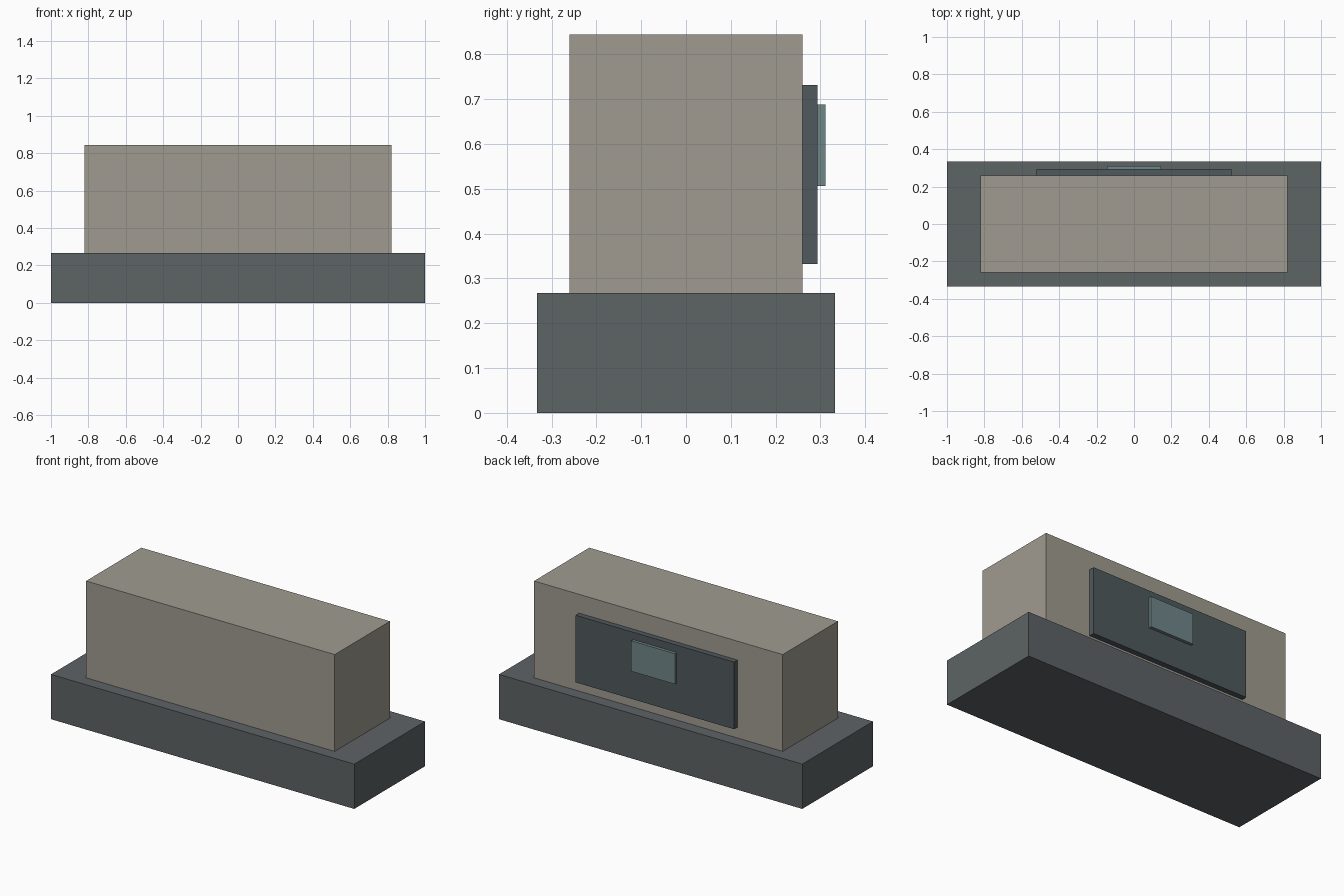
import bpy

if "Cube" in bpy.data.objects:
    bpy.data.objects.remove(bpy.data.objects["Cube"])


def material(name, rgb):
    mat = bpy.data.materials.new(name)
    mat.diffuse_color = (*rgb, 1)
    mat.use_nodes = True
    mat.node_tree.nodes["Principled BSDF"].inputs["Base Color"].default_value = mat.diffuse_color
    return mat


def box(name, x, y, z, mat):
    """Box spanning the given (min, max) ranges."""
    spans = (x, y, z)
    bpy.ops.mesh.primitive_cube_add(size=1, location=[(a + b) / 2 for a, b in spans])
    obj = bpy.context.object
    obj.name = name
    obj.scale = [b - a for a, b in spans]
    bpy.ops.object.transform_apply(location=False, rotation=False, scale=True)
    obj.data.materials.append(mat)
    return obj


slate = material("slate", (0.11, 0.125, 0.13))
stone = material("stone", (0.35, 0.33, 0.28))
dark_slate = material("dark_slate", (0.08, 0.10, 0.11))
teal = material("teal", (0.16, 0.24, 0.25))

# Plinth and main block
box("base", (-1, 1), (-0.333, 0.333), (0, 0.267), slate)
box("body", (-0.82, 0.82), (-0.26, 0.26), (0.267, 0.844), stone)

# Raised panel and small plate on the back face
box("back_panel", (-0.522, 0.522), (0.26, 0.293), (0.332, 0.732), dark_slate)
box("back_plate", (-0.144, 0.144), (0.293, 0.311), (0.506, 0.688), teal)
